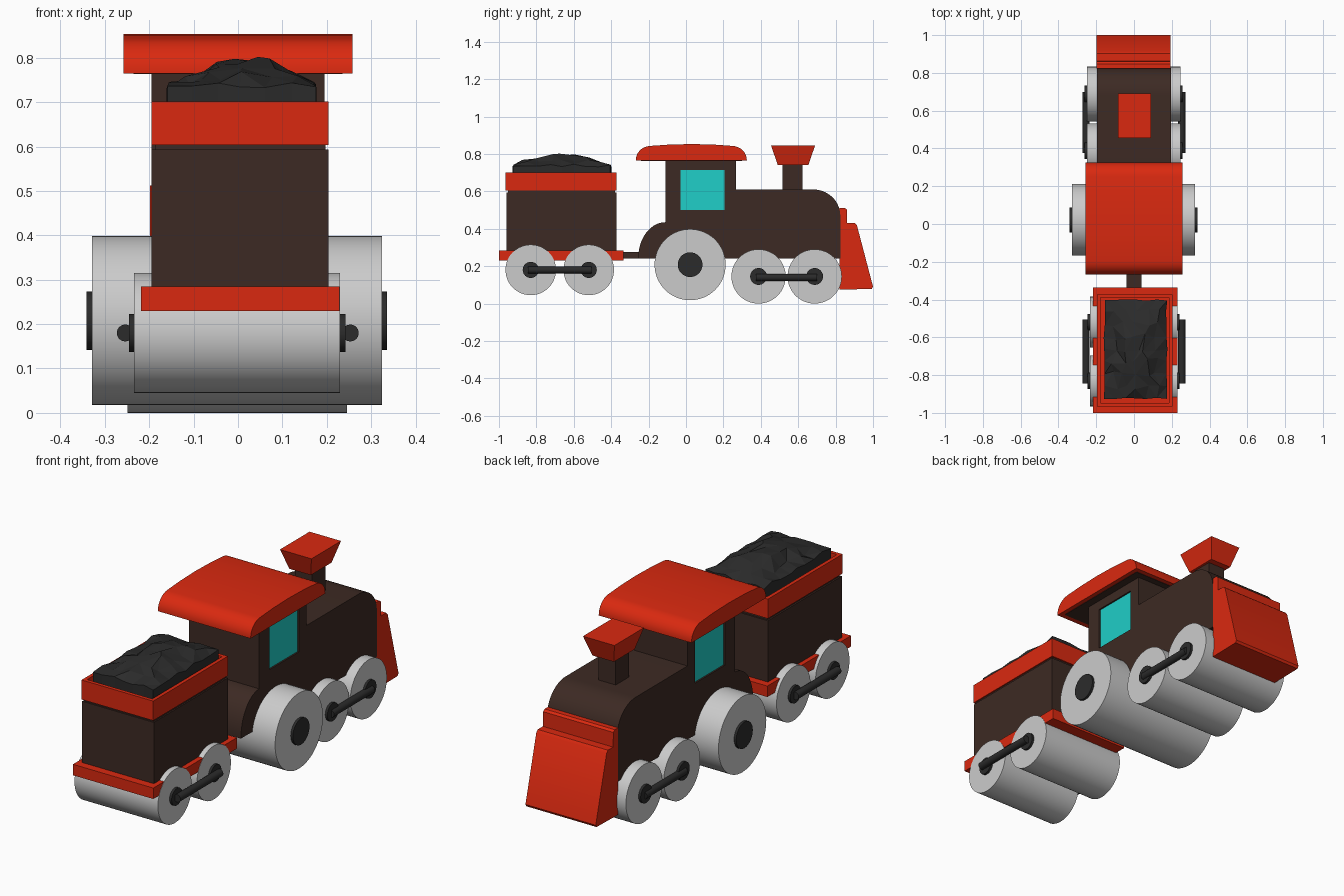
import bpy, bmesh, math, random
from mathutils import Matrix, Vector

if "Cube" in bpy.data.objects:
    bpy.data.objects.remove(bpy.data.objects["Cube"])

random.seed(4)


def material(name, r, g, b):
    m = bpy.data.materials.new(name)
    m.diffuse_color = (r, g, b, 1)
    m.use_nodes = True
    m.node_tree.nodes["Principled BSDF"].inputs["Base Color"].default_value = m.diffuse_color
    return m


RED = material("red_paint", 0.70, 0.022, 0.005)
BROWN = material("dark_brown", 0.046, 0.023, 0.017)
TEAL = material("window_teal", 0.014, 0.62, 0.58)
BLACK = material("coal_black", 0.024, 0.024, 0.024)


def finish(name, bm, mat=None, smooth=True):
    bmesh.ops.recalc_face_normals(bm, faces=bm.faces)
    me = bpy.data.meshes.new(name)
    bm.to_mesh(me)
    bm.free()
    ob = bpy.data.objects.new(name, me)
    bpy.context.collection.objects.link(ob)
    if mat:
        me.materials.append(mat)
    if smooth:
        bpy.ops.object.select_all(action='DESELECT')
        ob.select_set(True)
        bpy.context.view_layer.objects.active = ob
        bpy.ops.object.shade_smooth_by_angle(angle=math.radians(30))
    return ob


def box_bm(x, y, z):
    bm = bmesh.new()
    bmesh.ops.create_cube(bm, size=1)
    for v in bm.verts:
        v.co = Vector([(a + b) / 2 + c * (b - a) for (a, b), c in zip((x, y, z), v.co)])
    return bm


def box(name, x, y, z, mat):
    return finish(name, box_bm(x, y, z), mat, False)


def extrude_profile(name, pts, x0, x1, mat):
    """Extrude a (y, z) side profile across x."""
    bm = bmesh.new()
    f = bm.faces.new([bm.verts.new((x0, y, z)) for y, z in pts])
    ext = bmesh.ops.extrude_face_region(bm, geom=[f])
    bmesh.ops.translate(bm, vec=(x1 - x0, 0, 0),
                        verts=[v for v in ext["geom"] if isinstance(v, bmesh.types.BMVert)])
    return finish(name, bm, mat)


def axle_cylinder(name, x0, x1, y, z, r, mat=None, seg=64):
    bm = bmesh.new()
    bmesh.ops.create_cone(bm, cap_ends=True, segments=seg, radius1=r, radius2=r, depth=x1 - x0,
                          matrix=Matrix.Translation(((x0 + x1) / 2, y, z))
                          @ Matrix.Rotation(math.pi / 2, 4, 'Y'))
    return finish(name, bm, mat)


def arc(cy, cz, ry, rz, a0, a1, n=14):
    return [(cy + ry * math.cos(math.radians(a0 + (a1 - a0) * i / n)),
             cz + rz * math.sin(math.radians(a0 + (a1 - a0) * i / n))) for i in range(n + 1)]


# Engine body: fender, cab and boiler in one side profile
body_pts = ([(-0.255, 0.24)] + arc(-0.11, 0.245, 0.145, 0.19, 180, 90)
            + [(-0.11, 0.77), (0.267, 0.77), (0.267, 0.61)]
            + arc(0.68, 0.47, 0.145, 0.14, 90, 0) + [(0.825, 0.24)])
body = extrude_profile("engine_body", body_pts, -0.195, 0.195, BROWN)

# Shallow window recesses with teal panes
for side, s in (("left", -1), ("right", 1)):
    cutter = box("window_cutter", sorted((s * 0.182, s * 0.25)), (-0.03, 0.207), (0.50, 0.715), None)
    cutter.hide_render = True
    mod = body.modifiers.new("window", 'BOOLEAN')
    mod.operation, mod.solver, mod.object = 'DIFFERENCE', 'EXACT', cutter
    bpy.context.view_layer.objects.active = body
    bpy.ops.object.modifier_apply(modifier=mod.name)
    bpy.data.objects.remove(cutter)
    box(side + "_window", sorted((s * 0.178, s * 0.187)), (-0.03, 0.207), (0.50, 0.715), TEAL)

# Roof with rounded ends and a dark lining
roof_pts = ([(-0.268, 0.765)] + arc(-0.188, 0.768, 0.08, 0.075, 180, 95, 8)
            + [(-0.09, 0.850), (0.03, 0.853), (0.15, 0.850)]
            + arc(0.245, 0.768, 0.08, 0.075, 85, 0, 8) + [(0.325, 0.765)])
extrude_profile("cab_roof", roof_pts, -0.258, 0.258, RED)
box("roof_lining", (-0.235, 0.235), (-0.24, 0.30), (0.763, 0.768), BROWN)

# Chimney and flared top
box("chimney", (-0.045, 0.05), (0.517, 0.623), (0.60, 0.75), BROWN)
bm = box_bm((-0.085, 0.09), (0.455, 0.69), (0.742, 0.845))
for v in bm.verts:
    if v.co.z < 0.8:
        v.co.x = 0.0025 + (v.co.x - 0.0025) * 0.68
        v.co.y = 0.572 + (v.co.y - 0.572) * 0.70
finish("chimney_flare", bm, RED, False)

# Front guard
guard_pts = [(0.822, 0.075), (0.822, 0.512), (0.848, 0.512), (0.860, 0.503), (0.862, 0.43),
             (0.903, 0.43), (0.914, 0.418), (1.0, 0.09), (0.993, 0.078)]
extrude_profile("front_guard", guard_pts, -0.198, 0.193, RED)

# Coupling
box("coupling", (-0.04, 0.04), (-0.36, -0.22), (0.24, 0.275), BROWN)

# Tender: base slab, bin and hollow rim
box("tender_base", (-0.218, 0.229), (-1.0, -0.335), (0.23, 0.285), RED)
box("tender_bin", (-0.195, 0.204), (-0.96, -0.372), (0.28, 0.593), BROWN)
box("tender_neck", (-0.187, 0.197), (-0.952, -0.38), (0.59, 0.61), BROWN)
bm = box_bm((-0.195, 0.204), (-0.965, -0.372), (0.604, 0.702))
top = max(bm.faces, key=lambda f: f.calc_center_median().z)
bmesh.ops.inset_region(bm, faces=[top], thickness=0.026)
ext = bmesh.ops.extrude_face_region(bm, geom=[top])
bmesh.ops.translate(bm, vec=(0, 0, -0.06),
                    verts=[v for v in ext["geom"] if isinstance(v, bmesh.types.BMVert)])
bmesh.ops.delete(bm, geom=[f for f in [top] if f.is_valid], context='FACES')
finish("tender_rim", bm, RED, False)

# Coal heap: faceted mound with a steep edge
NX, NY = 6, 8
bm = bmesh.new()
bmesh.ops.create_grid(bm, x_segments=NX, y_segments=NY, size=1)
for v in bm.verts:
    u, w = v.co.x, v.co.y
    edge = max(abs(u), abs(w)) > 0.99
    mound = max(0, 1 - abs(u - 0.1) ** 2.2 * 1.3) * max(0, 1 - abs(w) ** 1.6)
    j = 0.004 if edge else 0.02
    v.co = (0.008 + 0.165 * u + random.uniform(-j, j),
            -0.663 + 0.26 * w + random.uniform(-j, j),
            0.738 + 0.062 * mound + random.uniform(-0.009, 0.009))
rim = [e for e in bm.edges if e.is_boundary]
ext = bmesh.ops.extrude_edge_only(bm, edges=rim)
for v in ext["geom"]:
    if isinstance(v, bmesh.types.BMVert):
        v.co.z = 0.65
bmesh.ops.triangulate(bm, faces=bm.faces)
finish("coal_heap", bm, BLACK, False)

# Wheels with hubs on both ends: name, y, z, radius, x range, hub radius, hub depth
wheels = [("drive_wheel", 0.022, 0.208, 0.190, (-0.329, 0.324), 0.066, 0.012),
          ("engine_wheel_1", 0.388, 0.145, 0.145, (-0.249, 0.245), 0.045, 0.012),
          ("engine_wheel_2", 0.688, 0.145, 0.145, (-0.249, 0.245), 0.045, 0.012),
          ("tender_wheel_1", -0.830, 0.180, 0.135, (-0.234, 0.230), 0.043, 0.012),
          ("tender_wheel_2", -0.520, 0.180, 0.135, (-0.234, 0.230), 0.043, 0.012)]
for name, y, z, r, (x0, x1), hr, hd in wheels:
    axle_cylinder(name, x0, x1, y, z, r)
    axle_cylinder(name + "_left_hub", x0 - hd, x0 + 0.005, y, z, hr, BLACK, 32)
    axle_cylinder(name + "_right_hub", x1 - 0.005, x1 + hd, y, z, hr, BLACK, 32)

# Connecting rods along y
for name, y0, y1, z in (("engine_rod", 0.375, 0.70, 0.140), ("tender_rod", -0.845, -0.505, 0.180)):
    for side, x in (("left", -0.254), ("right", 0.253)):
        bm = bmesh.new()
        bmesh.ops.create_cone(bm, cap_ends=True, segments=24, radius1=0.019, radius2=0.019,
                              depth=y1 - y0, matrix=Matrix.Translation((x, (y0 + y1) / 2, z))
                              @ Matrix.Rotation(math.pi / 2, 4, 'X'))
        finish(f"{side}_{name}", bm, BLACK)
